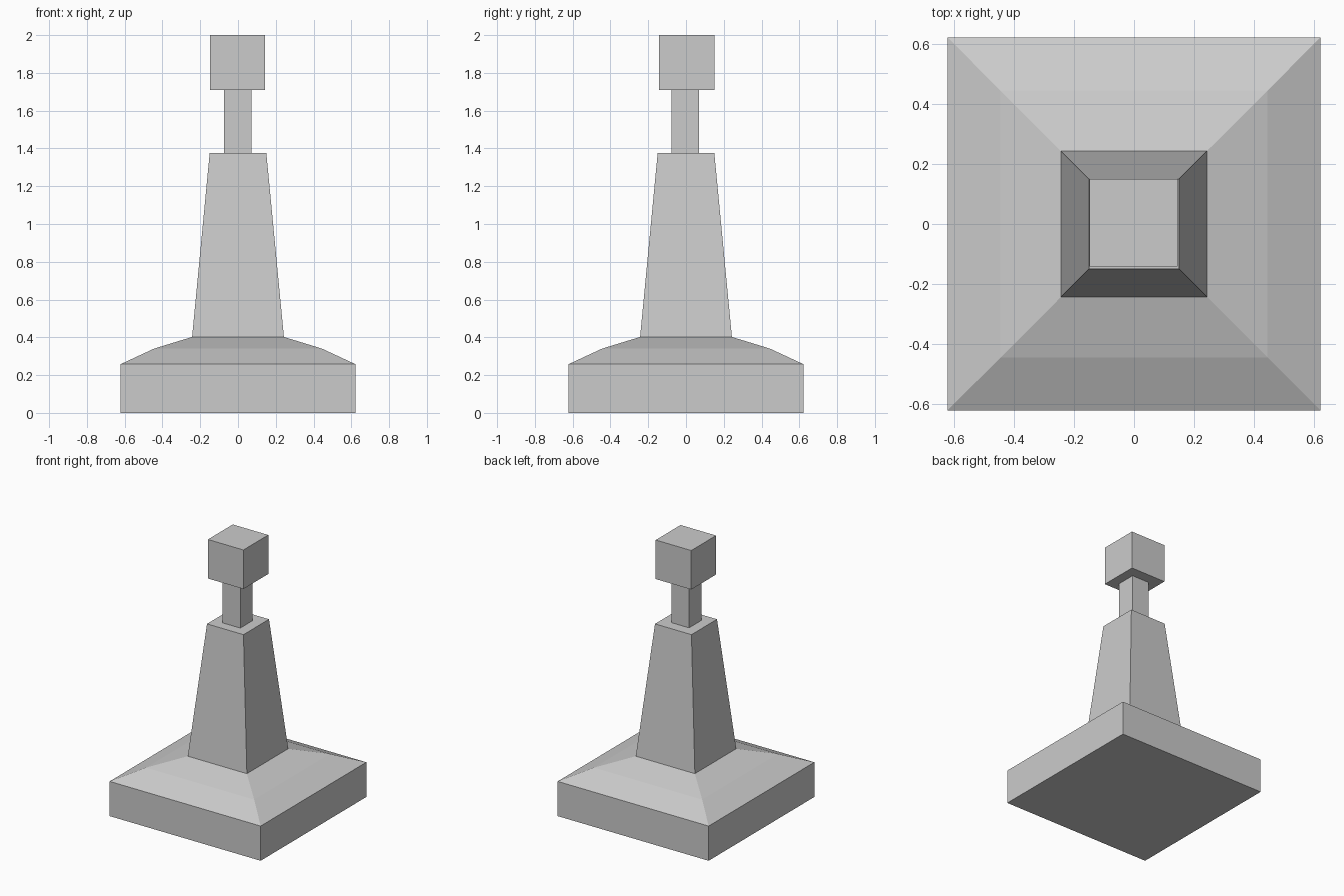
import bpy
import bmesh

if "Cube" in bpy.data.objects:
    bpy.data.objects.remove(bpy.data.objects["Cube"])


def square_stack(name, profile, x=0.0, y=0.0):
    """Closed square-section solid from (half width, height) pairs, bottom to top."""
    bm = bmesh.new()
    corners = [(-1, -1), (1, -1), (1, 1), (-1, 1)]
    rings = [[bm.verts.new((x + sx * h, y + sy * h, z)) for sx, sy in corners]
             for h, z in profile]
    bm.faces.new(rings[0][::-1])
    bm.faces.new(rings[-1])
    for low, high in zip(rings, rings[1:]):
        for i in range(4):
            j = (i + 1) % 4
            bm.faces.new((low[i], low[j], high[j], high[i]))
    mesh = bpy.data.meshes.new(name)
    bm.to_mesh(mesh)
    bm.free()
    obj = bpy.data.objects.new(name, mesh)
    bpy.context.collection.objects.link(obj)
    return obj


# Square plinth with a two-step sloped top
square_stack("base", [(0.621, 0.0), (0.621, 0.258), (0.445, 0.34), (0.243, 0.402)])

# Tapered body
square_stack("body", [(0.243, 0.402), (0.15, 1.375)])

# Thin neck
square_stack("neck", [(0.073, 1.375), (0.073, 1.71)], -0.001, -0.003)

# Cube head
square_stack("head", [(0.146, 1.71), (0.146, 2.0)], -0.002, 0.004)
